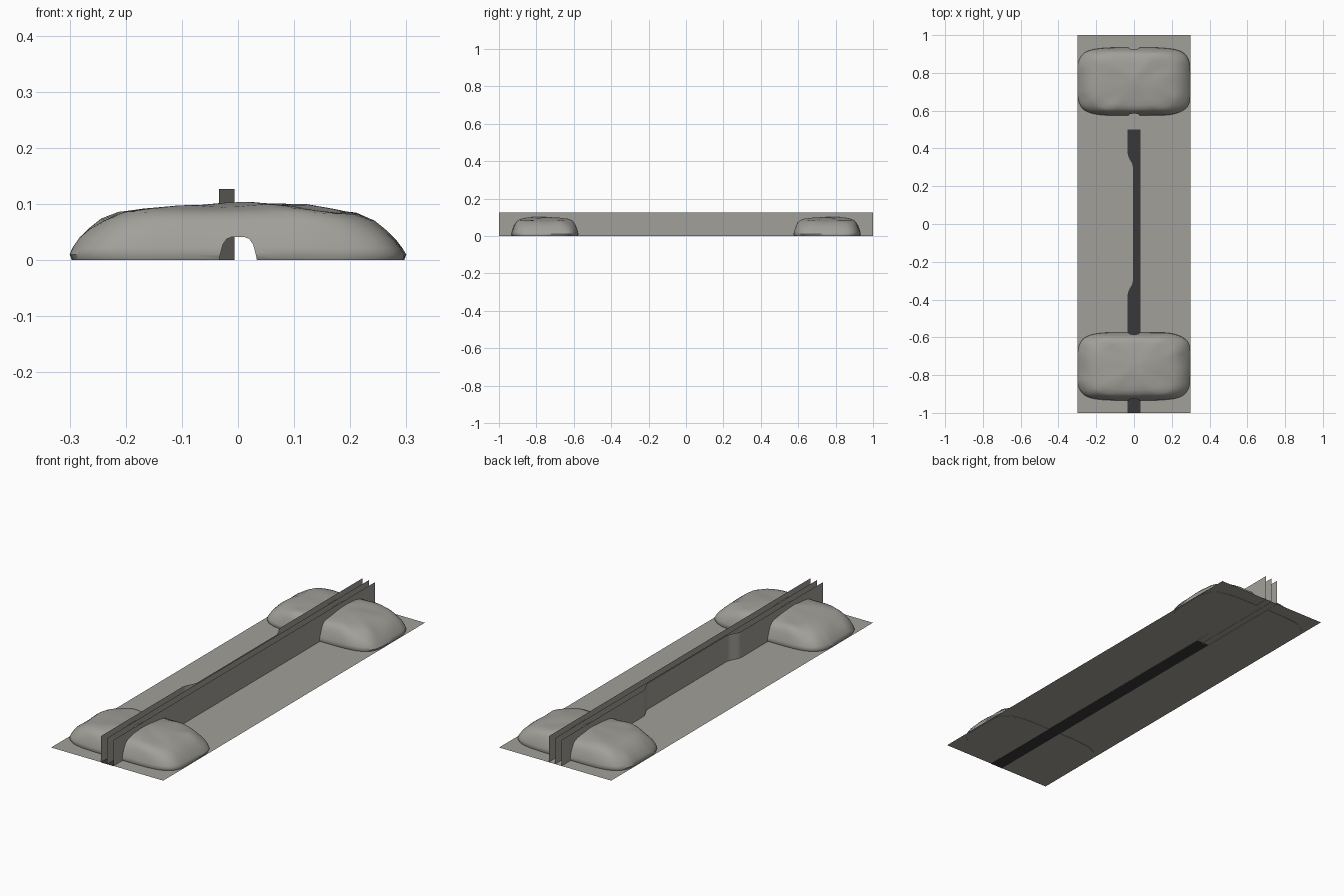
import bpy, bmesh, math
from mathutils import Vector, noise

if "Cube" in bpy.data.objects:
    bpy.data.objects.remove(bpy.data.objects["Cube"])


def material(name, rgb):
    m = bpy.data.materials.new(name)
    m.diffuse_color = (*rgb, 1)
    m.use_nodes = True
    m.node_tree.nodes["Principled BSDF"].inputs["Base Color"].default_value = m.diffuse_color
    return m


STONE = material("warm grey", (0.36, 0.35, 0.32))
DARK = material("dark grey", (0.04, 0.04, 0.04))


def make(name, verts, faces, mat, smooth=False):
    me = bpy.data.meshes.new(name)
    me.from_pydata(verts, [], faces)
    me.materials.append(mat)
    ob = bpy.data.objects.new(name, me)
    bpy.context.collection.objects.link(ob)
    if smooth:
        bpy.ops.object.select_all(action='DESELECT')
        ob.select_set(True)
        bpy.context.view_layer.objects.active = ob
        bpy.ops.object.shade_smooth_by_angle(angle=math.radians(50))
    return ob


# Plan line of the left wall: steps inward along the middle of the model
W, H = 0.034, 0.127


def left_x(y):
    t = min(1, max(0, (0.375 - abs(y)) / 0.075))
    return -W + 0.028 * t * t * (3 - 2 * t)


bend = [0.30 + 0.0125 * i for i in range(7)]
ys = [-1] + [-b for b in reversed(bend)] + bend + [1]


def ribbon(name, a, b, mat):
    n = len(a)
    return make(name, a + b, [(i, i + 1, n + i + 1, n + i) for i in range(n - 1)], mat)


# Three thin upright walls
ribbon("left_wall", [(left_x(y), y, H) for y in ys], [(left_x(y), y, 0) for y in ys], STONE)
for name, x in (("middle_wall", 0), ("right_wall", W)):
    ribbon(name, [(x, -1, 0), (x, 1, 0)], [(x, -1, H), (x, 1, H)], STONE)

# Ground sheets on both sides, a filler at the back, and the dark channel floor
Z = 0.001
ribbon("left_ground", [(left_x(y), y, Z) for y in ys], [(-0.3, y, Z) for y in ys], STONE)
ribbon("right_ground", [(0.3, -1, Z), (0.3, 1, Z)], [(W, -1, Z), (W, 1, Z)], STONE)
ribbon("back_ground", [(W, 0.5, Z), (W, 1, Z)], [(-W, 0.5, Z), (-W, 1, Z)], STONE)
ribbon("channel_floor", [(-W, -1, 0), (-W, 0.5, 0)], [(W, -1, 0), (W, 0.5, 0)], DARK)

# Arch-shaped cutter for the tunnel through each mound
arch = [(-0.036, -0.02), (-0.033, 0.005), (-0.027, 0.028), (-0.020, 0.038), (-0.012, 0.041)]
arch += [(-x, z) for x, z in reversed(arch)]
n = len(arch)
cv = [(x, y, z) for y in (-1.2, 1.2) for x, z in arch]
cf = [(i, (i + 1) % n, n + (i + 1) % n, n + i) for i in range(n)]
cf += [tuple(reversed(range(n))), tuple(range(n, 2 * n))]
cutter = make("tunnel_cutter", cv, cf, STONE)
bm = bmesh.new()
bm.from_mesh(cutter.data)
bmesh.ops.recalc_face_normals(bm, faces=bm.faces)
bm.to_mesh(cutter.data)
bm.free()
cutter.hide_render = True
cutter.hide_set(True)

# Half width, half depth and height of the rings of a mound
RINGS = [(.296, .176, 0), (.300, .180, .010), (.294, .178, .022), (.282, .172, .040),
         (.265, .166, .055), (.242, .158, .070), (.212, .146, .083), (.170, .125, .091),
         (.120, .095, .096), (.070, .060, .099), (.030, .025, .101)]
SEG = 96


def mound(name, side):
    verts, faces = [], []
    for k, (a, b, z) in enumerate(RINGS):
        p = 2 / (4.5 if k < 7 else 3.5)
        for i in range(SEG):
            t = math.tau * i / SEG
            c, s = math.cos(t), math.sin(t)
            x = a * math.copysign(abs(c) ** p, c)
            y = b * math.copysign(abs(s) ** p, s)
            d = noise.noise(Vector((x * 11, y * 13, z * 14 + 3)))
            f = 1 + 0.012 * d * (k > 0)
            dz = 0.007 * d * min(1, z / 0.06)
            verts.append((max(-.3, min(.3, x * f)), side * (0.754 + y * f), z + dz))
    for k in range(len(RINGS) - 1):
        for i in range(SEG):
            j = (i + 1) % SEG
            q = (k * SEG + i, k * SEG + j, (k + 1) * SEG + j, (k + 1) * SEG + i)
            faces.append(q if side > 0 else q[::-1])
    bottom, top = tuple(reversed(range(SEG))), tuple(range((len(RINGS) - 1) * SEG, len(RINGS) * SEG))
    faces += [bottom, top] if side > 0 else [bottom[::-1], top[::-1]]
    ob = make(name, verts, faces, STONE, True)
    mod = ob.modifiers.new("tunnel", 'BOOLEAN')
    mod.operation = 'DIFFERENCE'
    mod.solver = 'EXACT'
    mod.object = cutter
    # Boolean goes first so the smoothing sees the cut edges
    ob.modifiers.move(len(ob.modifiers) - 1, 0)


mound("front_mound", -1)
mound("back_mound", 1)
